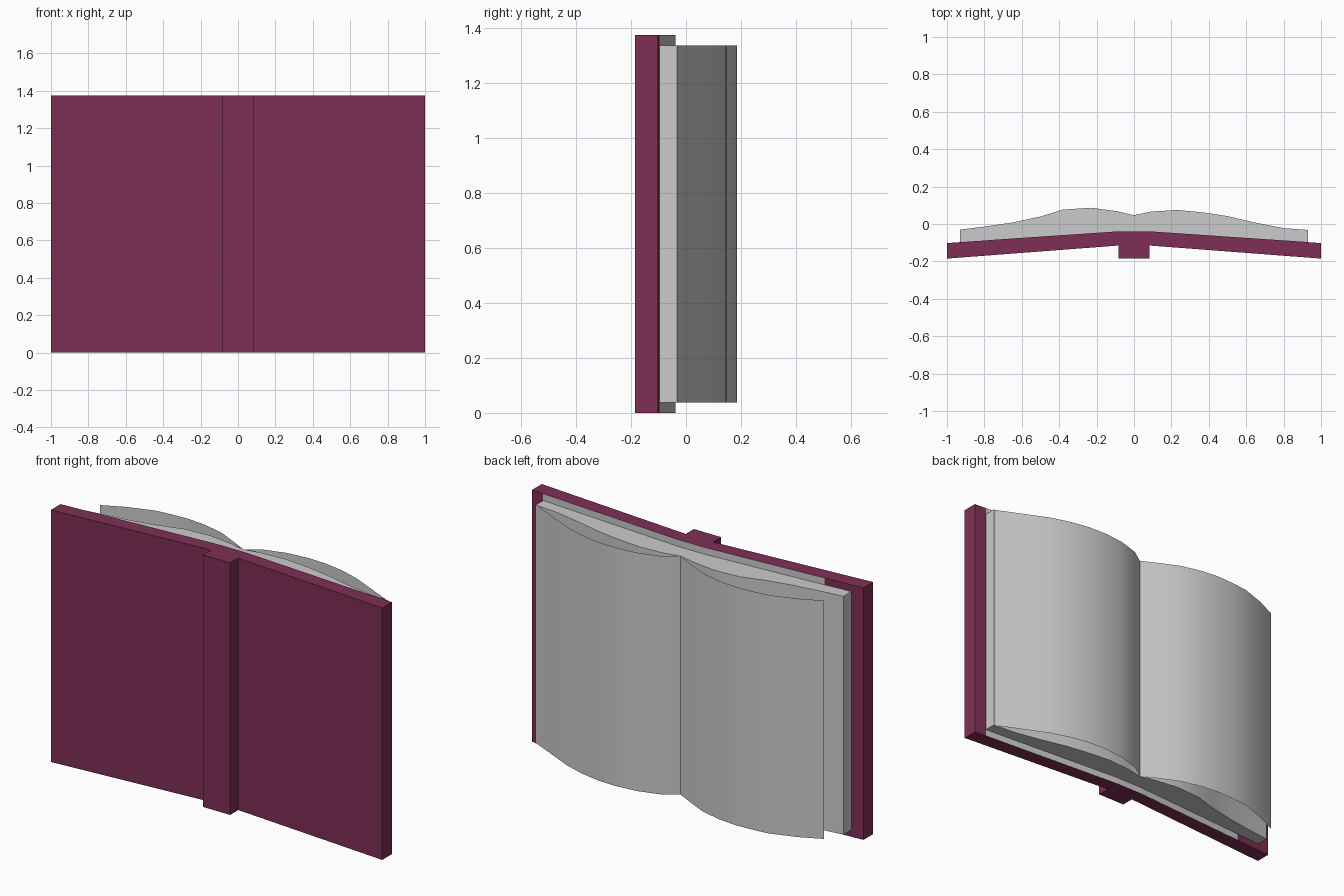
import bpy
import math

if "Cube" in bpy.data.objects:
    bpy.data.objects.remove(bpy.data.objects["Cube"])

H = 1.375      # cover height
M = 0.037      # page margin at top and bottom

cloth = bpy.data.materials.new("cover_cloth")
cloth.diffuse_color = (0.21, 0.028, 0.09, 1)
cloth.use_nodes = True
cloth.node_tree.nodes["Principled BSDF"].inputs["Base Color"].default_value = cloth.diffuse_color


def extrude(name, pts, z0, z1, closed=True, mat=None, smooth=False):
    """Raise a top-view profile from z0 to z1, as a solid or as a thin sheet."""
    n = len(pts)
    verts = [(x, y, z) for z in (z0, z1) for x, y in pts]
    faces = [(i, (i + 1) % n, n + (i + 1) % n, n + i)
             for i in range(n if closed else n - 1)]
    if closed:
        faces += [tuple(reversed(range(n))), tuple(range(n, 2 * n))]
    mesh = bpy.data.meshes.new(name)
    mesh.from_pydata(verts, [], faces)
    ob = bpy.data.objects.new(name, mesh)
    bpy.context.collection.objects.link(ob)
    if mat:
        mesh.materials.append(mat)
    if smooth:
        bpy.ops.object.select_all(action='DESELECT')
        ob.select_set(True)
        bpy.context.view_layer.objects.active = ob
        bpy.ops.object.shade_smooth_by_angle(angle=math.radians(30))
    return ob


def inner_y(x):
    """Inner face of the cover: flat at the spine, sloping to the board edges."""
    return -0.04 - 0.062 * max(0, abs(x) - 0.082) / 0.918


# Cover boards and raised spine, one profile
half = [(0.082, -0.185), (0.082, -0.115), (1, -0.185), (1, inner_y(1)), (0.082, -0.04)]
extrude("cover", half + [(-x, y) for x, y in reversed(half)], 0, H, mat=cloth)

# Endpaper lying on the inside of the cover
xs = [0.93, 0.082, -0.082, -0.78]
extrude("endpaper", [(x, inner_y(x) - 0.002) for x in reversed(xs)]
        + [(x, inner_y(x) + 0.001) for x in xs], 0.0005, H - 0.0005)

# Page block with a wavy open surface
wave = [(0.93, -0.032), (0.8, -0.022), (0.65, 0.007), (0.5, 0.042), (0.37, 0.062),
        (0.23, 0.075), (0.09, 0.066), (0, 0.047), (-0.09, 0.068), (-0.23, 0.087),
        (-0.38, 0.077), (-0.5, 0.04), (-0.65, 0.008), (-0.8, -0.014), (-0.93, -0.03)]
base = [(x, inner_y(x)) for x in (-0.93, -0.082, 0.082, 0.93)]
extrude("page_block", base + wave, M, H - M, smooth=True)

# Two loose pages arching up from the gutter
left = [(-0.88, 0.066), (-0.76, 0.123), (-0.62, 0.17), (-0.53, 0.18), (-0.43, 0.185),
        (-0.32, 0.175), (-0.2, 0.145), (-0.1, 0.098), (0, 0.047)]
right = [(0, 0.047), (0.08, 0.102), (0.2, 0.138), (0.32, 0.15), (0.43, 0.146),
         (0.54, 0.126), (0.65, 0.092), (0.76, 0.042), (0.92, -0.031)]
for name, pts in (("left_page", left), ("right_page", right)):
    extrude(name, pts[::-1], M, H - M, closed=False, smooth=True)
